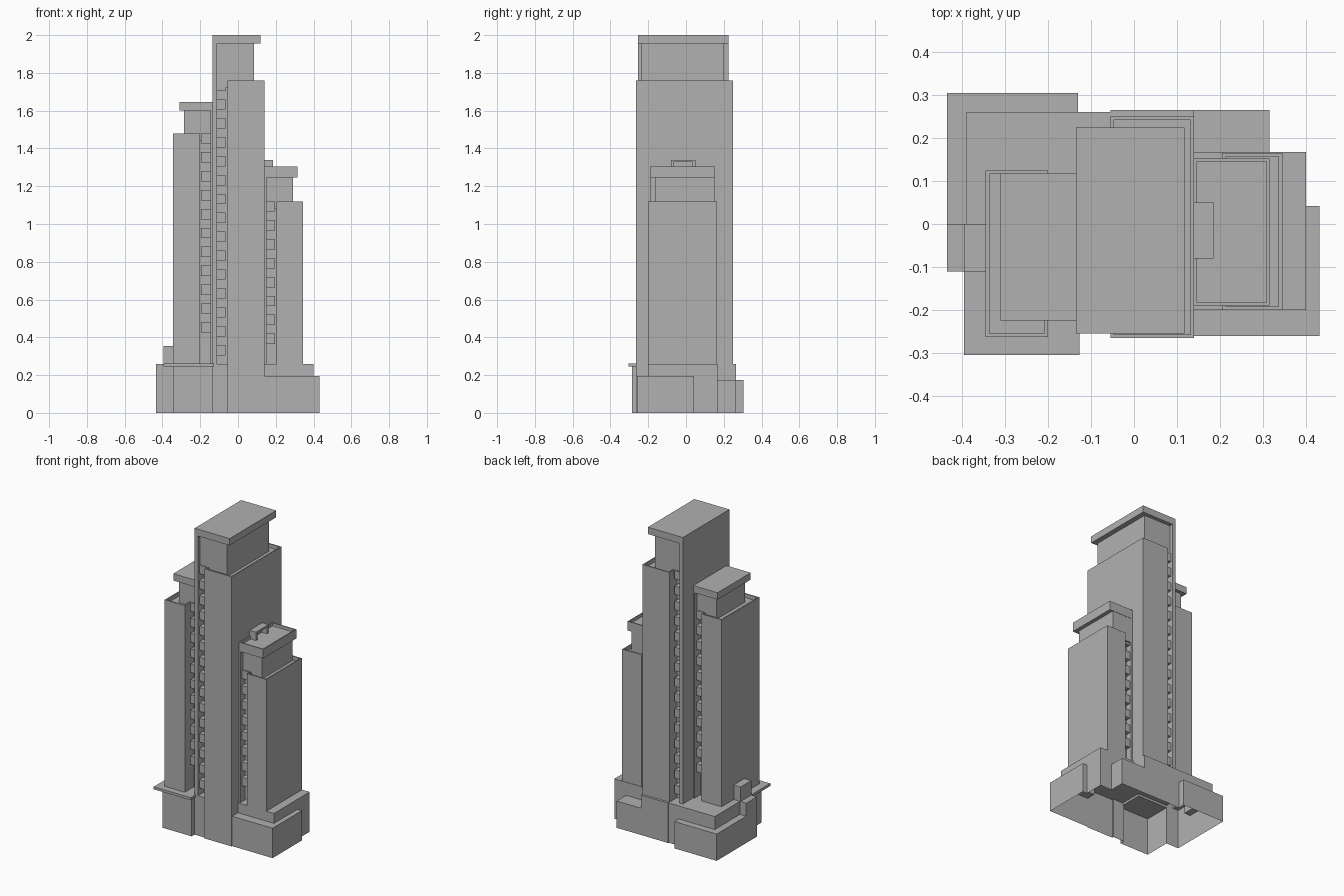
import bpy
import bmesh

cube = bpy.data.objects.get("Cube")
if cube:
    bpy.data.objects.remove(cube, do_unlink=True)

# Single concrete colour
concrete = bpy.data.materials.new("concrete_grey")
concrete.use_nodes = True
GREY = (0.44, 0.44, 0.44, 1)
concrete.diffuse_color = GREY
concrete.node_tree.nodes["Principled BSDF"].inputs["Base Color"].default_value = GREY


def finish(name, bm):
    mesh = bpy.data.meshes.new(name)
    bm.to_mesh(mesh)
    bm.free()
    mesh.materials.append(concrete)
    obj = bpy.data.objects.new(name, mesh)
    bpy.context.collection.objects.link(obj)
    return obj


def add_box(bm, x, y, z):
    verts = bmesh.ops.create_cube(bm, size=1)["verts"]
    for v in verts:
        v.co = [lim[0] if c < 0 else lim[1] for c, lim in zip(v.co, (x, y, z))]
    return verts


def box(name, x, y, z, rim=0, sunk=0):
    """Box from (min, max) pairs; rim and sunk give the roof a parapet."""
    bm = bmesh.new()
    add_box(bm, x, y, z)
    if rim:
        bm.normal_update()
        top = max(bm.faces, key=lambda f: f.calc_center_median().z)
        bmesh.ops.inset_region(bm, faces=[top], thickness=rim)
        floor = bmesh.ops.extrude_discrete_faces(bm, faces=[top])["faces"][0]
        for v in floor.verts:
            v.co.z -= sunk
    return finish(name, bm)


def balconies(name, x, y, z0, z1, step=0.1, height=0.055):
    """Stack of slabs running through the shaft, showing front and back."""
    bm = bmesh.new()
    z = z1 - height
    while z > z0:
        add_box(bm, x, y, (z, z + height))
        z -= step
    return finish(name, bm)


def podium(name, blocks):
    """Hollow merged shell of blocks standing on the ground, open below."""
    xs = sorted({v for b in blocks for v in b[0]})
    ys = sorted({v for b in blocks for v in b[1]})

    def height(i, j):
        if not (0 <= i < len(xs) - 1 and 0 <= j < len(ys) - 1):
            return 0
        cx, cy = (xs[i] + xs[i + 1]) / 2, (ys[j] + ys[j + 1]) / 2
        return max([h for bx, by, h in blocks
                    if bx[0] < cx < bx[1] and by[0] < cy < by[1]], default=0)

    bm = bmesh.new()

    def quad(*points):
        bm.faces.new([bm.verts.new(p) for p in points])

    for i in range(len(xs) - 1):
        for j in range(len(ys) - 1):
            h = height(i, j)
            if not h:
                continue
            a, b, c, d = xs[i], xs[i + 1], ys[j], ys[j + 1]
            quad((a, c, h), (b, c, h), (b, d, h), (a, d, h))
            walls = [((a, c), (b, c), i, j - 1), ((b, c), (b, d), i + 1, j),
                     ((b, d), (a, d), i, j + 1), ((a, d), (a, c), i - 1, j)]
            for p, q, ni, nj in walls:
                low = height(ni, nj)
                if low < h:
                    quad((*p, low), (*q, low), (*q, h), (*p, h))
    bmesh.ops.remove_doubles(bm, verts=bm.verts, dist=0.0001)
    return finish(name, bm)


BASE = 0.26

# Podium
podium("podium", [
    ((-0.345, -0.135), (-0.285, 0.26), BASE),
    ((-0.39, 0.14), (-0.11, 0.26), BASE),
    ((-0.435, -0.39), (-0.11, 0), BASE),
    ((-0.395, -0.345), (-0.11, 0), 0.355),
    ((-0.435, -0.13), (0, 0.305), 0.175),
    ((-0.135, -0.055), (-0.255, 0.26), BASE),
    ((-0.055, 0.14), (-0.265, 0.265), BASE),
    ((0.14, 0.4), (-0.2, 0.168), BASE),
    ((0.14, 0.432), (-0.26, 0.042), 0.195),
    ((0.14, 0.315), (0, 0.265), 0.175),
])
box("front_canopy", (-0.395, -0.127), (-0.305, -0.11), (0.245, 0.262))

# Central tower
box("central_shaft", (-0.055, 0.14), (-0.265, 0.25), (BASE, 1.76), 0.012, 0.025)
box("central_spine", (-0.135, -0.11), (-0.255, 0.225), (BASE, 1.96))
box("central_recess", (-0.11, -0.055), (-0.2, 0.17), (BASE, 1.76))
balconies("central_balconies", (-0.11, -0.065), (-0.24, 0.21), 0.28, 1.76)
box("central_penthouse", (-0.11, 0.085), (-0.235, 0.2), (1.72, 1.955))
box("central_roof", (-0.135, 0.118), (-0.255, 0.225), (1.955, 2.0))

# Middle-height tower
box("west_shaft", (-0.345, -0.2), (-0.263, 0.125), (BASE, 1.48), 0.012, 0.025)
box("west_spine", (-0.145, -0.135), (-0.225, 0.117), (BASE, 1.6))
box("west_recess", (-0.2, -0.145), (-0.17, 0.06), (BASE, 1.48))
balconies("west_balconies", (-0.195, -0.145), (-0.21, 0.1), 0.33, 1.48)
box("west_penthouse", (-0.285, -0.145), (-0.2, 0.095), (1.44, 1.6))
box("west_roof", (-0.31, -0.135), (-0.225, 0.117), (1.6, 1.645))

# Low tower
box("east_shaft", (0.205, 0.345), (-0.2, 0.165), (BASE, 1.12), 0.012, 0.025)
box("east_spine", (0.14, 0.15), (-0.19, 0.152), (BASE, 1.25))
box("east_recess", (0.15, 0.205), (-0.14, 0.11), (BASE, 1.12))
balconies("east_balconies", (0.15, 0.195), (-0.175, 0.14), 0.3, 1.12)
box("east_penthouse", (0.15, 0.29), (-0.165, 0.15), (1.08, 1.245))
box("east_roof", (0.14, 0.315), (-0.19, 0.152), (1.245, 1.305), 0.01, 0.02)

# Roof frame on the low tower
for side, y in (("front", (-0.08, -0.065)), ("back", (0.035, 0.05))):
    box("roof_frame_" + side, (0.14, 0.185), y, (1.28, 1.33))
box("roof_frame_top", (0.14, 0.185), (-0.08, 0.05), (1.328, 1.34))
